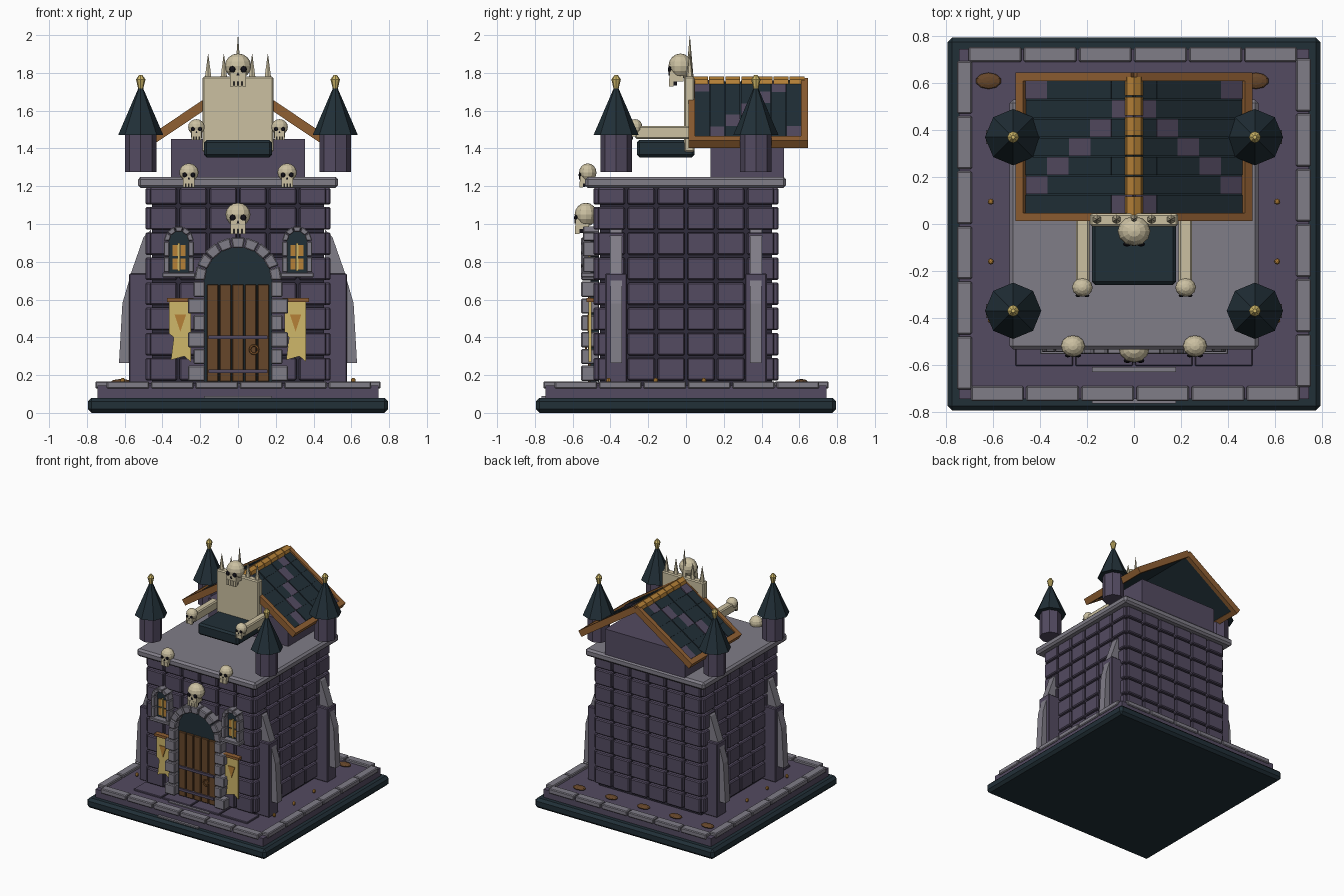
import bpy, bmesh
from math import sin, cos, pi, atan2, hypot
from mathutils import Matrix, Vector

cube = bpy.data.objects.get("Cube")
if cube:
    bpy.data.objects.remove(cube)


def material(name, r, g, b):
    m = bpy.data.materials.new(name)
    m.use_nodes = True
    lin = [(c / 255) ** 2.2 for c in (r, g, b)] + [1]
    m.diffuse_color = lin
    m.node_tree.nodes["Principled BSDF"].inputs["Base Color"].default_value = lin
    return m


slate = material("dark slate", 38, 51, 58)
purple = material("purple stone", 84, 76, 97)
mortar = material("dark mortar", 50, 47, 60)
grey = material("grey stone", 127, 124, 134)
wood = material("brown wood", 102, 72, 46)
trim = material("roof timber", 143, 96, 54)
gold = material("amber", 180, 128, 58)
bone = material("bone", 202, 191, 160)
cloth = material("pale gold", 205, 182, 105)
black = material("hollow black", 26, 25, 32)


def box(bm, x, y, z, mat=None):
    """Box from three (low, high) ranges, optionally transformed."""
    verts = bmesh.ops.create_cube(bm, size=1)["verts"]
    for v in verts:
        v.co = Vector([r[0] if c < 0 else r[1] for c, r in zip(v.co, (x, y, z))])
        if mat:
            v.co = mat @ v.co


def prism(bm, pts, y0, y1):
    """Extrude an x-z profile along y."""
    face = bm.faces.new([bm.verts.new((x, y0, z)) for x, z in pts])
    new = bmesh.ops.extrude_face_region(bm, geom=[face])["geom"]
    for v in new:
        if isinstance(v, bmesh.types.BMVert):
            v.co.y = y1


def cone(bm, x, y, z0, z1, r0, r1, sides=8):
    bmesh.ops.create_cone(bm, cap_ends=True, segments=sides, radius1=r0, radius2=r1,
                          depth=z1 - z0, matrix=Matrix.Translation((x, y, (z0 + z1) / 2)))


def ball(bm, c, size, u=12, v=8):
    bmesh.ops.create_uvsphere(bm, u_segments=u, v_segments=v, radius=1,
                              matrix=Matrix.Translation(c) @ Matrix.Diagonal((*size, 1)))


def finish(bm, name, mat, bevel=0):
    bmesh.ops.recalc_face_normals(bm, faces=bm.faces)
    me = bpy.data.meshes.new(name)
    bm.to_mesh(me)
    bm.free()
    me.materials.append(mat)
    ob = bpy.data.objects.new(name, me)
    bpy.context.collection.objects.link(ob)
    if bevel:
        mod = ob.modifiers.new("Bevel", "BEVEL")
        mod.width, mod.segments = bevel, 1
    return ob


def single(name, mat, x, y, z, bevel=0):
    bm = bmesh.new()
    box(bm, x, y, z)
    return finish(bm, name, mat, bevel)


def sym(a):
    return (-a, a)


def ring(bm, cx, cz, r0, r1, y0, y1, n, gap=0.03):
    """Half ring of separate arch stones."""
    for k in range(n):
        a, b = pi * k / n + gap, pi * (k + 1) / n - gap
        prism(bm, [(cx + r * cos(t), cz + r * sin(t))
                   for r, t in ((r0, a), (r1, a), (r1, b), (r0, b))], y0, y1)


def arch(cx, w, z0, zc, n=12):
    return [(cx - w, z0), (cx + w, z0)] + [
        (cx + w * cos(pi * k / n), zc + w * sin(pi * k / n)) for k in range(n + 1)]


# Stepped base, paving and kerb
single("base_slab", slate, sym(.795), sym(.795), (0, .08), .02)
single("plinth", purple, sym(.745), sym(.745), (.08, .145))
bm = bmesh.new()
for turn in range(4):
    rot = Matrix.Rotation(turn * pi / 2, 4, "Z")
    for k in range(6):
        x = -.7 + k * .235
        box(bm, (x + .005, x + .23), (-.755, -.69), (.128, .167), rot)
finish(bm, "kerb_stones", grey, .006)
bm = bmesh.new()
for k in range(4):
    x = -.51 + k * .255
    box(bm, (x + .005, x + .25), (-.605, -.45), (.14, .158))
finish(bm, "front_paving", purple, .004)
single("door_step", grey, sym(.18), (-.63, -.61), (.14, .153))
single("lower_step", grey, sym(.18), (-.765, -.74), (.08, .09))

# Ground ornaments
bm = bmesh.new()
for k in range(5):
    ball(bm, (.52 - k * .285, .61, .165), (.055, .035, .014), 10, 6)
finish(bm, "ground_discs", wood)
bm = bmesh.new()
for s in (-1, 1):
    for y in (.095, -.16, -.41):
        ball(bm, (s * .61, y, .17), (.013, .013, .016), 8, 6)
finish(bm, "ground_studs", gold)

# Block walls around a mortar core
single("wall_core", mortar, sym(.455), sym(.455), (.14, 1.2))
bm = bmesh.new()
for turn in range(4):
    rot = Matrix.Rotation(turn * pi / 2, 4, "Z")
    for row in range(8):
        z = .165 + row * .133
        for col in range(6):
            x = -.474 + col * .158
            box(bm, (x + .007, x + .151), (-.49, -.44), (z + .007, min(z + .126, 1.19)), rot)
finish(bm, "wall_blocks", purple, .007)
single("cornice", grey, sym(.53), (-.535, .53), (1.19, 1.25), .015)

# Side buttresses with grey caps and spurs
shafts, caps = bmesh.new(), bmesh.new()
for s in (-1, 1):
    for y in (-.37, .37):
        box(shafts, sorted((s * .45, s * .577)), (y - .058, y + .058), (.145, .738))
        prism(caps, [(s * .46, .73), (s * .57, .73), (s * .5, .93), (s * .46, .97)],
              y - .032, y + .032)
        prism(caps, [(s * .57, .265), (s * .63, .265), (s * .612, .58), (s * .577, .7)],
              y - .03, y + .03)
finish(shafts, "buttress_shafts", purple, .006)
finish(caps, "buttress_caps", grey)

# Door, arch and jambs
bm = bmesh.new()
for k in range(5):
    x = -.168 + k * .0672
    box(bm, (x + .003, x + .064), (-.52, -.47), (.165, .68))
finish(bm, "door_planks", wood, .004)
bm = bmesh.new()
prism(bm, arch(0, .18, .165, .7), -.505, -.46)
finish(bm, "door_tympanum", slate)
bm = bmesh.new()
ring(bm, 0, .7, .175, .232, -.555, -.46, 9, .012)
for s in (-1, 1):
    for k in range(6):
        z = .165 + k * .089
        box(bm, sorted((s * .175, s * (.235 if k % 2 else .265))), (-.555, -.46), (z + .004, z + .085))
finish(bm, "door_surround", grey, .006)
bm = bmesh.new()
for z in (.22, .4):
    box(bm, sym(.155), (-.532, -.5), (z - .01, z + .01))
finish(bm, "door_bands", purple)
bpy.ops.mesh.primitive_torus_add(location=(.085, -.53, .335), rotation=(pi / 2, 0, 0), major_radius=.022,
                                 minor_radius=.006, major_segments=12, minor_segments=6)
bpy.context.object.name = "door_ring"
bpy.context.object.data.materials.append(trim)

# Arched windows and hanging banners
for s, side in ((1, "left"), (-1, "right")):
    cx = s * .313
    bm = bmesh.new()
    ring(bm, cx, .91, .05, .08, -.545, -.46, 5, .02)
    for t in (-1, 1):
        for k in range(2):
            z = .745 + k * .083
            box(bm, sorted((cx + t * .05, cx + t * .08)), (-.545, -.46), (z, z + .079))
    box(bm, (cx - .087, cx + .087), (-.555, -.46), (.718, .742))
    finish(bm, side + "_window_frame", grey, .004)
    bm = bmesh.new()
    prism(bm, arch(cx, .055, .74, .91), -.505, -.46)
    finish(bm, side + "_window_recess", slate)
    bm = bmesh.new()
    for t in (-1, 1):
        for z in (.76, .83):
            box(bm, sorted((cx + t * .008, cx + t * .034)), (-.512, -.5), (z, z + .058))
    finish(bm, side + "_window_panes", gold)
    single(side + "_window_mullion", cloth, (cx - .006, cx + .006), (-.518, -.5), (.75, .9))

    cx = s * .305
    bm = bmesh.new()
    outline = ((-.06, .59), (.055, .59), (.055, .27), (.02, .3), (-.05, .28), (-.035, .4), (-.06, .42))
    prism(bm, [(cx + x, z) for x, z in outline], -.515, -.5)
    finish(bm, side + "_banner", cloth)
    bm = bmesh.new()
    prism(bm, [(cx - .03, .52), (cx + .03, .52), (cx, .43)], -.521, -.515)
    finish(bm, side + "_banner_emblem", gold)
    single(side + "_banner_rod", trim, (cx - .07, cx + .07), (-.528, -.485), (.588, .608))

# Corner turrets
bodies, roofs, finials = bmesh.new(), bmesh.new(), bmesh.new()
for x in (-.515, .515):
    for y in (-.37, .37):
        cone(bodies, x, y, 1.275, 1.48, .083, .083)
        cone(roofs, x, y, 1.47, 1.72, .12, .012)
        cone(finials, x, y, 1.71, 1.765, .012, .025)
        cone(finials, x, y, 1.765, 1.79, .025, .008)
finish(bodies, "turret_bodies", purple)
finish(roofs, "turret_roofs", slate)
finish(finials, "turret_finials", cloth)

# Rear hall with open pitched roof
single("rear_hall", purple, sym(.355), (.13, .52), (1.24, 1.45))
apex, drop, half = 1.755, .325, .485
slope, angle = hypot(drop, half), atan2(drop, half)
panel, dark, light, frame = (bmesh.new() for _ in range(4))
for s in (-1, 1):
    place = Matrix.Translation((0, 0, apex)) @ Matrix.Diagonal((s, 1, 1, 1)) @ Matrix.Rotation(angle, 4, "Y")
    box(panel, (0, slope), (.03, .625), (-.02, 0), place)
    for col in range(7):
        y = .045 + col * .081
        for row in range(5):
            x = row * .11
            lift = .006 if col % 2 else .01
            target = light if row == (5 - col) % 5 else dark
            box(target, (x, x + .109), (y + .002, y + .079), (-.01, lift), place)
    for y in (.012, .61):
        box(frame, (0, slope + .01), (y, y + .035), (-.028, .022), place)
    box(frame, (slope - .03, slope + .01), (.012, .645), (-.028, .022), place)
finish(panel, "roof_panels", slate)
finish(dark, "roof_slates", slate)
finish(light, "roof_purple_slates", purple)
finish(frame, "roof_frame", trim)
bm = bmesh.new()
for k in range(7):
    y = .035 + k * .085
    prism(bm, [(-.038, 1.74), (-.03, 1.765), (0, 1.782), (.03, 1.765), (.038, 1.74)], y + .003, y + .082)
finish(bm, "ridge_caps", gold)

# Throne
single("throne_back", bone, sym(.187), (-.01, .045), (1.38, 1.78), .008)
single("throne_seat", slate, sym(.18), (-.26, .045), (1.353, 1.445), .014)
bm = bmesh.new()
for s in (-1, 1):
    box(bm, sorted((s * .19, s * .248)), (-.27, .03), (1.45, 1.52))
finish(bm, "throne_arms", bone, .008)
bm = bmesh.new()
for x in (-.158, -.075, 0, .075, .158):
    cone(bm, x, .02, 1.775, 1.9 if x else 1.995, .02, .001, 6)
finish(bm, "throne_spikes", bone)


# Skull ornaments
def skull(name, x, y, z, h):
    b, d = bmesh.new(), bmesh.new()
    ball(b, (x, y, z + .12 * h), (.4 * h, .36 * h, .38 * h))
    box(b, (x - .24 * h, x + .24 * h), (y - .33 * h, y + .1 * h), (z - .34 * h, z))
    for k in range(4):
        tx = x + (k - 1.5) * .125 * h
        box(b, (tx - .05 * h, tx + .05 * h), (y - .35 * h, y - .2 * h), (z - .5 * h, z - .25 * h))
    for s in (-1, 1):
        ball(d, (x + s * .17 * h, y - .32 * h, z + .02 * h), (.1 * h, .06 * h, .1 * h), 8, 6)
    prism(d, [(x - .05 * h, z - .17 * h), (x + .05 * h, z - .17 * h), (x, z - .05 * h)], y - .36 * h, y - .3 * h)
    box(d, (x - .22 * h, x + .22 * h), (y - .27 * h, y - .1 * h), (z - .47 * h, z - .3 * h))
    finish(b, name, bone)
    finish(d, name + "_hollows", black)


skull("throne_skull", 0, -.03, 1.815, .175)
skull("door_skull", 0, -.53, 1.03, .165)
for s, side in ((1, "left"), (-1, "right")):
    skull(side + "_arm_skull", s * .22, -.27, 1.5, .11)
    skull(side + "_cornice_skull", s * .26, -.52, 1.257, .128)
